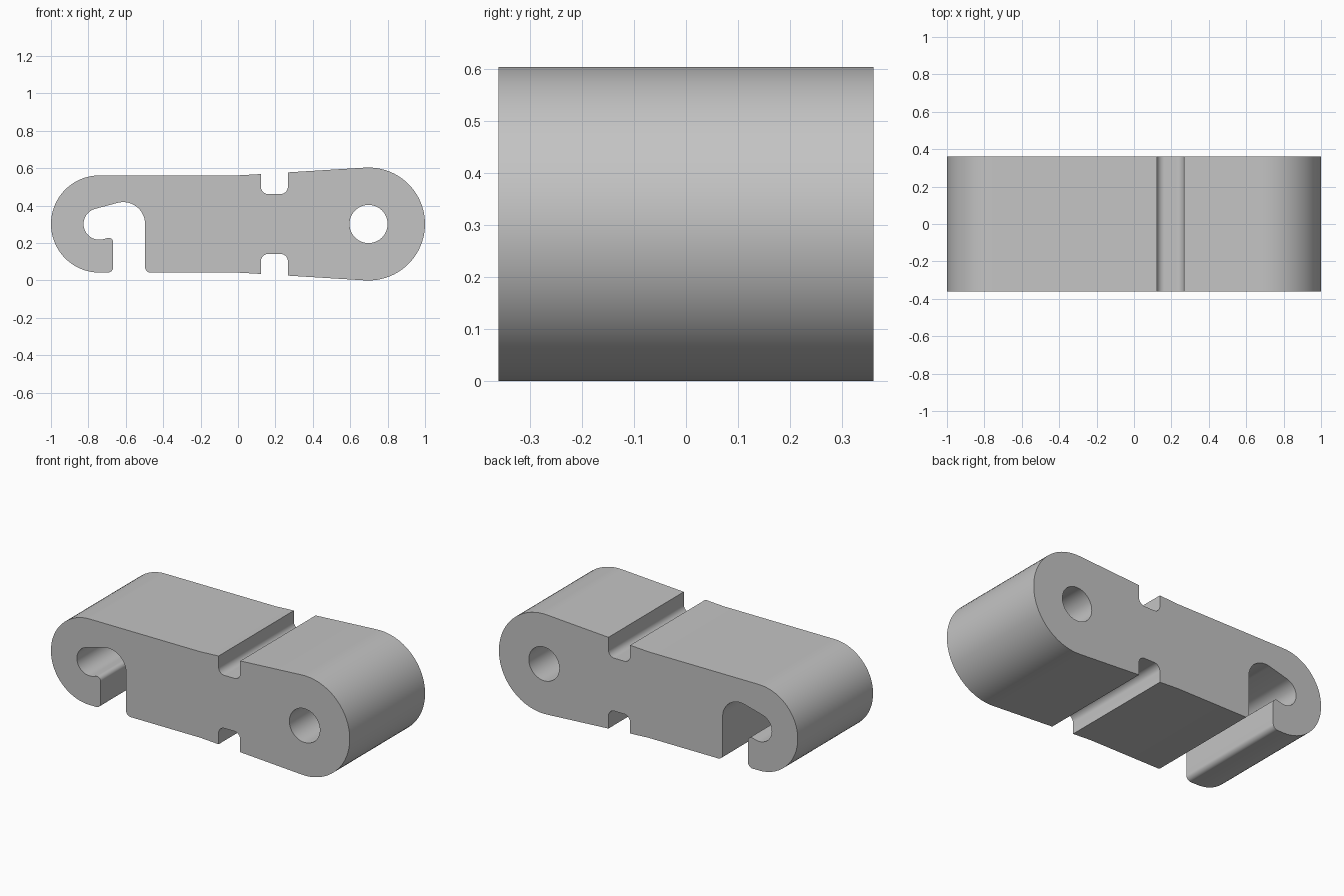
import bpy
import bmesh
from math import cos, sin, radians

if "Cube" in bpy.data.objects:
    bpy.data.objects.remove(bpy.data.objects["Cube"], do_unlink=True)

MID = 0.302          # height of the long axis
HALF_WIDTH = 0.36


def arc(cx, cz, r, start, end):
    """Points along a circular arc, angles in degrees."""
    n = max(6, int(abs(end - start) / 5))
    angles = [radians(start + (end - start) * i / n) for i in range(n + 1)]
    return [(cx + r * cos(a), cz + r * sin(a)) for a in angles]


# Upper edge with its rounded groove; the lower edge mirrors it
upper = [(0, 0.562), (0.122, 0.569)]
upper += arc(0.162, 0.502, 0.04, 180, 270)
upper += arc(0.227, 0.502, 0.04, 270, 360)
upper += [(0.267, 0.578)]
lower = [(x, 2 * MID - z) for x, z in reversed(upper)]

# Hook end, body and large eye end
outline = arc(-0.74, MID, 0.26, 270, 90) + upper
outline += arc(0.698, MID, 0.302, 93.5, -93.5) + lower
# Hook slot: mouth corner, roof, inner pocket and rounded lip
outline += arc(-0.467, 0.072, 0.03, 270, 180)
outline += arc(-0.614, MID, 0.117, 0, 105)
outline += arc(-0.742, MID, 0.084, 105, 285)
outline += arc(-0.692, 0.203, 0.025, 105, 0)
outline += arc(-0.697, 0.072, 0.03, 0, -90)
# Pin hole
hole = arc(0.698, MID, 0.102, 0, 360)[:-1]

# Fill the profile and extrude it across the width
bm = bmesh.new()
edges = []
for loop in (outline, hole):
    verts = [bm.verts.new((x, -HALF_WIDTH, z)) for x, z in loop]
    edges += [bm.edges.new((v, verts[i - 1])) for i, v in enumerate(verts)]
bmesh.ops.triangle_fill(bm, use_beauty=True, use_dissolve=False, edges=edges)
extruded = bmesh.ops.extrude_face_region(bm, geom=bm.faces[:])["geom"]
moved = [g for g in extruded if isinstance(g, bmesh.types.BMVert)]
bmesh.ops.translate(bm, vec=(0, 2 * HALF_WIDTH, 0), verts=moved)
bmesh.ops.recalc_face_normals(bm, faces=bm.faces[:])

mesh = bpy.data.meshes.new("hook_link")
bm.to_mesh(mesh)
bm.free()
link = bpy.data.objects.new("hook_link", mesh)
bpy.context.collection.objects.link(link)

# Plain grey
grey = bpy.data.materials.new("plain_grey")
grey.use_nodes = True
colour = (0.55, 0.55, 0.55, 1)
grey.diffuse_color = colour
grey.node_tree.nodes["Principled BSDF"].inputs["Base Color"].default_value = colour
mesh.materials.append(grey)

bpy.ops.object.select_all(action="DESELECT")
link.select_set(True)
bpy.context.view_layer.objects.active = link
bpy.ops.object.shade_smooth_by_angle(angle=radians(30))
